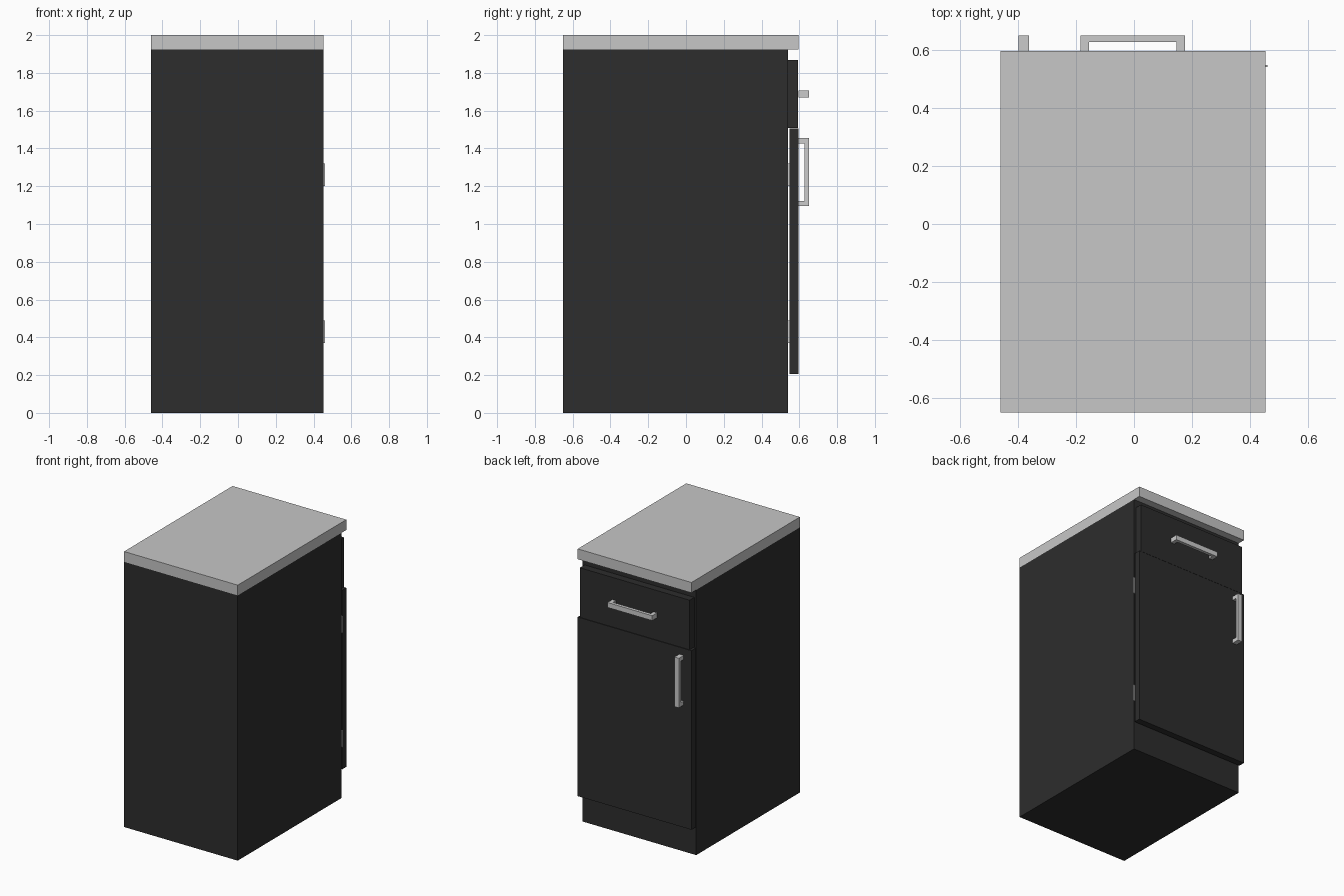
import bpy
import bmesh
from mathutils import Vector

if "Cube" in bpy.data.objects:
    bpy.data.objects.remove(bpy.data.objects["Cube"])


def material(name, v):
    m = bpy.data.materials.new(name)
    m.diffuse_color = (v, v, v, 1.0)
    m.use_nodes = True
    m.node_tree.nodes["Principled BSDF"].inputs["Base Color"].default_value = m.diffuse_color
    return m


DARK = material("dark charcoal", 0.026)
TOP = material("light grey stone", 0.57)
METAL = material("light grey metal", 0.60)


def add_box(bm, lo, hi):
    lo, hi = Vector(lo), Vector(hi)
    verts = bmesh.ops.create_cube(bm, size=1.0)["verts"]
    for v in verts:
        v.co = Vector((lo[i] + (v.co[i] + 0.5) * (hi[i] - lo[i]) for i in range(3)))


def finish(name, bm, mat):
    bmesh.ops.recalc_face_normals(bm, faces=bm.faces[:])
    me = bpy.data.meshes.new(name)
    bm.to_mesh(me)
    bm.free()
    me.materials.append(mat)
    ob = bpy.data.objects.new(name, me)
    bpy.context.collection.objects.link(ob)
    return ob


def box(name, lo, hi, mat):
    bm = bmesh.new()
    add_box(bm, lo, hi)
    return finish(name, bm, mat)


def handle(name, centre, axis):
    """Square U-shaped pull: one extruded profile, running along x or z."""
    half, post, wide = 0.18, 0.029, 0.018
    y0, y1, y2 = 0.595, 0.627, 0.65
    prof = [(-half, y0), (-half, y2), (half, y2), (half, y0),
            (half - post, y0), (half - post, y1), (-half + post, y1), (-half + post, y0)]
    cx, cz = centre
    bm = bmesh.new()
    if axis == "x":
        pts = [(cx + a, y, cz - wide) for a, y in prof]
        step = (0, 0, 2 * wide)
    else:
        pts = [(cx - wide, y, cz + a) for a, y in prof]
        step = (2 * wide, 0, 0)
    face = bm.faces.new([bm.verts.new(p) for p in pts])
    ext = bmesh.ops.extrude_face_region(bm, geom=[face], use_keep_orig=True)
    bmesh.ops.translate(bm, vec=step,
                        verts=[g for g in ext["geom"] if isinstance(g, bmesh.types.BMVert)])
    return finish(name, bm, METAL)


# Carcass and worktop
box("cabinet_body", (-0.46, -0.65, 0), (0.453, 0.54, 1.925), DARK)
box("worktop", (-0.46, -0.65, 1.925), (0.453, 0.595, 2.0), TOP)

# Drawer front sits on the carcass, door stands slightly off it
box("drawer_front", (-0.445, 0.54, 1.507), (0.437, 0.594, 1.867), DARK)
box("door", (-0.46, 0.548, 0.205), (0.453, 0.595, 1.505), DARK)

# Pulls
handle("drawer_handle", (-0.004, 1.688), "x")
handle("door_handle", (-0.38, 1.274), "z")

# Hinges in the gap behind the door
for i, z in enumerate((0.43, 1.26)):
    box(f"hinge_{i + 1}", (0.40, 0.54, z - 0.06), (0.46, 0.548, z + 0.06), METAL)
